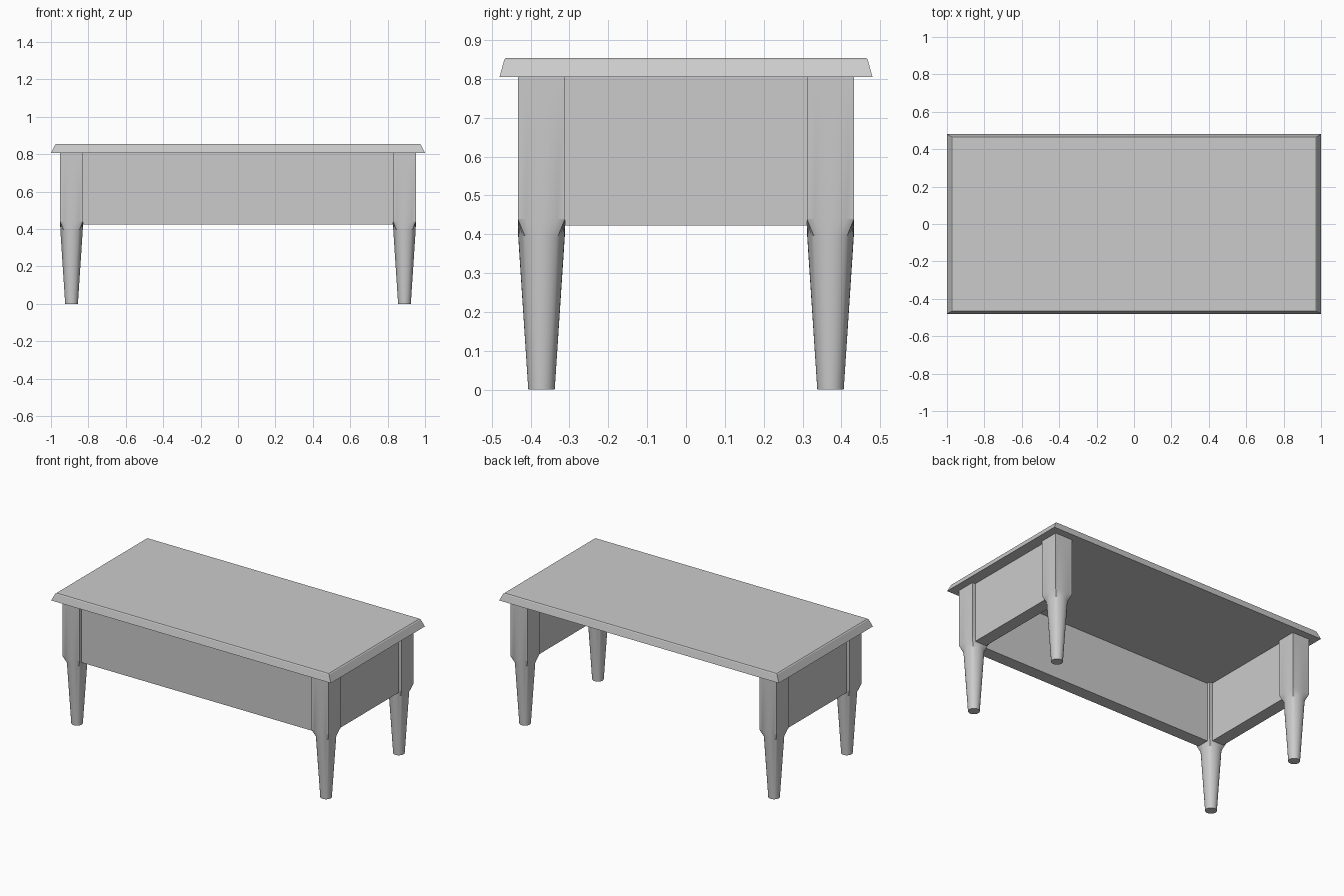
import bpy, bmesh, math

cube = bpy.data.objects.get("Cube")
if cube:
    bpy.data.objects.remove(cube, do_unlink=True)

grey = bpy.data.materials.new("light grey")
grey.use_nodes = True
colour = (0.6, 0.6, 0.6, 1)
grey.diffuse_color = colour
grey.node_tree.nodes["Principled BSDF"].inputs["Base Color"].default_value = colour

LEG_X, LEG_Y, LEG_HALF = 0.89, 0.372, 0.061
TOP_Z, APRON_Z = 0.805, 0.423
SIDES = 32


def finish(name, bm, location=(0, 0, 0)):
    bmesh.ops.recalc_face_normals(bm, faces=bm.faces)
    mesh = bpy.data.meshes.new(name)
    bm.to_mesh(mesh)
    bm.free()
    mesh.materials.append(grey)
    obj = bpy.data.objects.new(name, mesh)
    obj.location = location
    bpy.context.collection.objects.link(obj)
    return obj


def loft(rings):
    """Bridge equal-length rings of points and cap both ends."""
    bm = bmesh.new()
    loops = [[bm.verts.new(p) for p in ring] for ring in rings]
    n = len(loops[0])
    for a, b in zip(loops, loops[1:]):
        for i in range(n):
            j = (i + 1) % n
            bm.faces.new((a[i], a[j], b[j], b[i]))
    bm.faces.new(loops[0][::-1])
    bm.faces.new(loops[-1])
    return bm


def rectangle(hx, hy, z):
    return [(-hx, -hy, z), (hx, -hy, z), (hx, hy, z), (-hx, hy, z)]


def leg_ring(radius, z, square=False):
    ring = []
    for i in range(SIDES):
        a = 2 * math.pi * i / SIDES
        c, s = math.cos(a), math.sin(a)
        r = radius / max(abs(c), abs(s)) if square else radius
        ring.append((r * c, r * s, z))
    return ring


def box(name, size, location):
    hx, hy, hz = (s / 2 for s in size)
    return finish(name, loft([rectangle(hx, hy, -hz), rectangle(hx, hy, hz)]), location)


# Tabletop with sloping edges and a softened upper rim
finish("tabletop", loft([
    rectangle(1, 0.48, TOP_Z),
    rectangle(0.979, 0.468, 0.849),
    rectangle(0.973, 0.464, 0.854),
]))

# Legs: square block blending into a tapered round foot
for sx, side in ((1, "left"), (-1, "right")):
    for sy, end in ((-1, "front"), (1, "back")):
        leg = finish(f"{end}_{side}_leg", loft([
            leg_ring(0.034, 0),
            leg_ring(LEG_HALF - 0.001, 0.395),
            leg_ring(LEG_HALF, 0.44, True),
            leg_ring(LEG_HALF, TOP_Z, True),
        ]), (sx * LEG_X, sy * LEG_Y, 0))
        bpy.ops.object.select_all(action="DESELECT")
        leg.select_set(True)
        bpy.context.view_layer.objects.active = leg
        bpy.ops.object.shade_smooth_by_angle(angle=math.radians(25))

# Apron panels on the front and both ends; the back stays open
thick = 0.08
height, mid = TOP_Z - APRON_Z, (TOP_Z + APRON_Z) / 2
box("front_apron", (2 * (LEG_X - LEG_HALF), thick, height), (0, -LEG_Y, mid))
for sx, side in ((1, "left"), (-1, "right")):
    box(f"{side}_apron", (thick, 2 * (LEG_Y - LEG_HALF), height), (sx * LEG_X, 0, mid))
